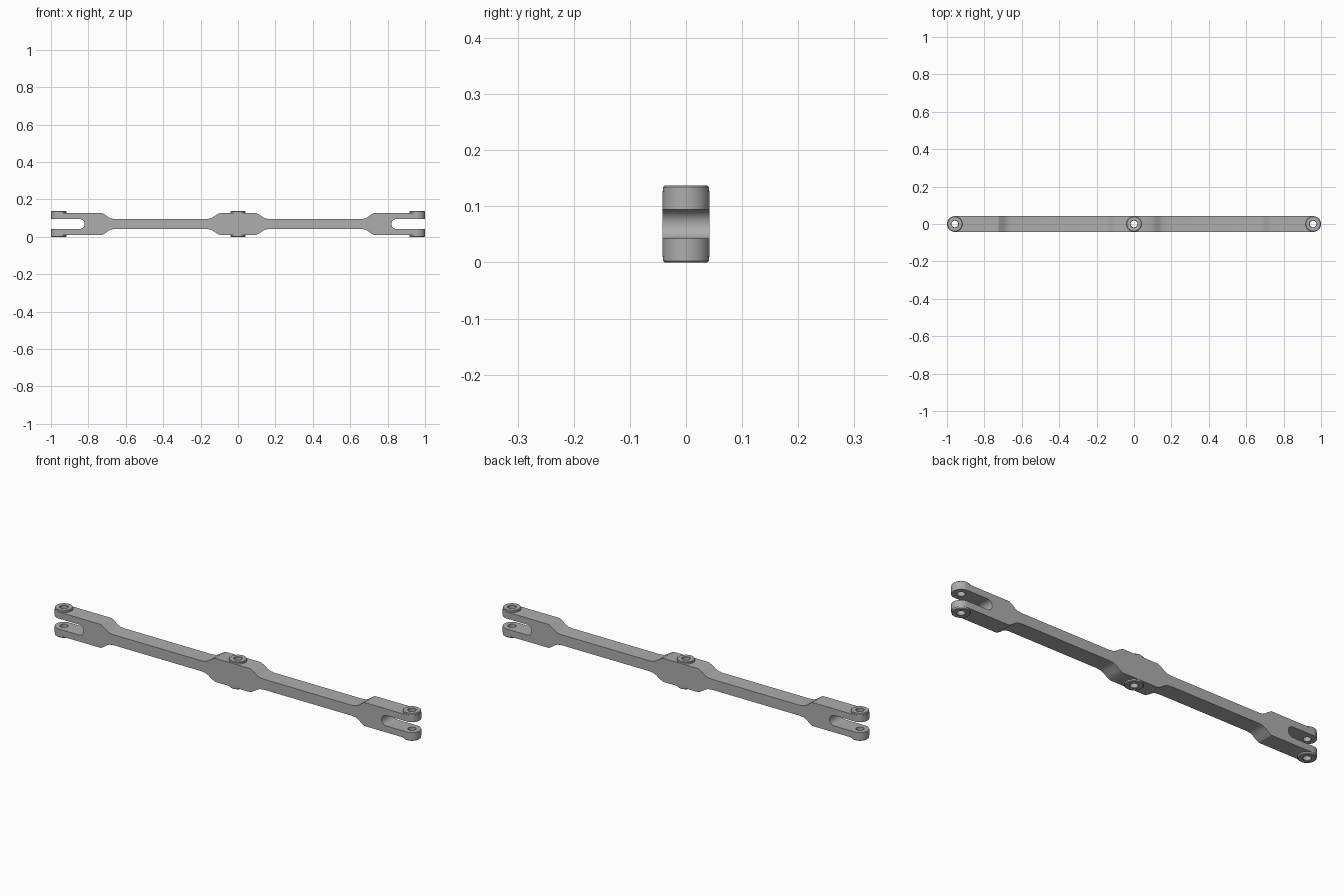
import bpy, bmesh
from math import pi, sin, cos

if "Cube" in bpy.data.objects:
    bpy.data.objects.remove(bpy.data.objects["Cube"], do_unlink=True)

ZC = 0.0685      # mid height
R = 0.042        # half width and end radius
BODY = 0.0585    # half height of the thick blocks
BAR = 0.026      # half height of the thin bar
PIN = 1 - R      # pin hole position along x
HOLE = 0.018

steel = bpy.data.materials.new("grey_steel")
steel.use_nodes = True
colour = (0.42, 0.42, 0.42, 1)
steel.diffuse_color = colour
steel.node_tree.nodes["Principled BSDF"].inputs["Base Color"].default_value = colour


def make_object(name, bm):
    bmesh.ops.recalc_face_normals(bm, faces=bm.faces)
    mesh = bpy.data.meshes.new(name)
    bm.to_mesh(mesh)
    bm.free()
    mesh.materials.append(steel)
    ob = bpy.data.objects.new(name, mesh)
    bpy.context.collection.objects.link(ob)
    return ob


def prism(points, offset):
    """Extrude a closed outline of 3D points along an offset."""
    bm = bmesh.new()
    face = bm.faces.new([bm.verts.new(p) for p in points])
    ext = bmesh.ops.extrude_face_region(bm, geom=[face])
    moved = [v for v in ext["geom"] if isinstance(v, bmesh.types.BMVert)]
    bmesh.ops.translate(bm, verts=moved, vec=offset)
    return bm


def select_only(ob):
    bpy.ops.object.select_all(action='DESELECT')
    ob.select_set(True)
    bpy.context.view_layer.objects.active = ob


def boolean(ob, cutter, operation):
    mod = ob.modifiers.new("cut", 'BOOLEAN')
    mod.operation, mod.object, mod.solver = operation, cutter, 'EXACT'
    select_only(ob)
    bpy.ops.object.modifier_apply(modifier=mod.name)
    bpy.data.objects.remove(cutter, do_unlink=True)


def smooth(ob):
    select_only(ob)
    bpy.ops.object.shade_smooth_by_angle(angle=pi / 6)


# Upper right quarter of the side profile: hub, flared neck, bar, neck, fork
flare = [(0.0, BODY), (0.022, 0.046), (0.036, 0.036),
         (0.052, 0.029), (0.075, BAR)]
upper = [(0.098 + x, z) for x, z in flare]
upper += [(0.725 - x * 0.9, z) for x, z in reversed(flare)]
upper += [(1.0, BODY), (1.0, BAR)]

# Rounded slot between the fork arms
SLOT = 0.82 + BAR
upper += [(SLOT - BAR * sin(a * pi / 16), BAR * cos(a * pi / 16)) for a in range(9)]
lower = [(x, -z) for x, z in reversed(upper[:-1])]
right = upper + lower
left = [(-x, -z) for x, z in right]
bm = prism([(x, -R, z + ZC) for x, z in right + left], (0, 2 * R, 0))

# Chamfer the long edges of the bar
edges = [e for e in bm.edges if all(
    abs(abs(v.co.z - ZC) - BAR) < 0.001 and abs(v.co.x) < 0.7 for v in e.verts)
    and abs(e.verts[0].co.x - e.verts[1].co.x) > 0.3]
bmesh.ops.bevel(bm, geom=edges, offset=0.006, segments=2, profile=0.5,
                affect='EDGES', clamp_overlap=True)
body = make_object("link_body", bm)

# Round the fork ends in plan
arc = [(-pi / 2 + pi * i / 24) for i in range(25)]
plan = [(PIN + R * cos(a), R * sin(a) * 1.0005, -0.1) for a in arc]
plan += [(-x, -y, z) for x, y, z in plan]
boolean(body, make_object("plan_cutter", prism(plan, (0, 0, 0.4))), 'INTERSECT')

# Pin holes through the hub and both forks
for px in (-PIN, 0, PIN):
    ring = [(px + HOLE * cos(i * pi / 16), HOLE * sin(i * pi / 16), -0.1)
            for i in range(32)]
    boolean(body, make_object("hole_cutter", prism(ring, (0, 0, 0.4))), 'DIFFERENCE')
smooth(body)


# Raised ring bosses around each hole, above and below
def boss(name, px, side):
    rim = 0.041
    section = [(HOLE, 0.056), (HOLE, 0.0665), (HOLE + 0.002, ZC),
               (rim - 0.003, ZC), (rim, 0.0655), (rim, 0.056)]
    bm = bmesh.new()
    verts = [bm.verts.new((r, 0, h * side)) for r, h in section]
    loop = [bm.edges.new((verts[i - 1], verts[i])) for i in range(len(verts))]
    bmesh.ops.spin(bm, geom=verts + loop, cent=(0, 0, 0), axis=(0, 0, 1),
                   angle=2 * pi, steps=32)
    bmesh.ops.remove_doubles(bm, verts=bm.verts, dist=0.0001)
    ob = make_object(name, bm)
    ob.location = (px, 0, ZC)
    smooth(ob)


for place, px in (("right", -PIN), ("hub", 0), ("left", PIN)):
    boss(place + "_upper_boss", px, 1)
    boss(place + "_lower_boss", px, -1)
